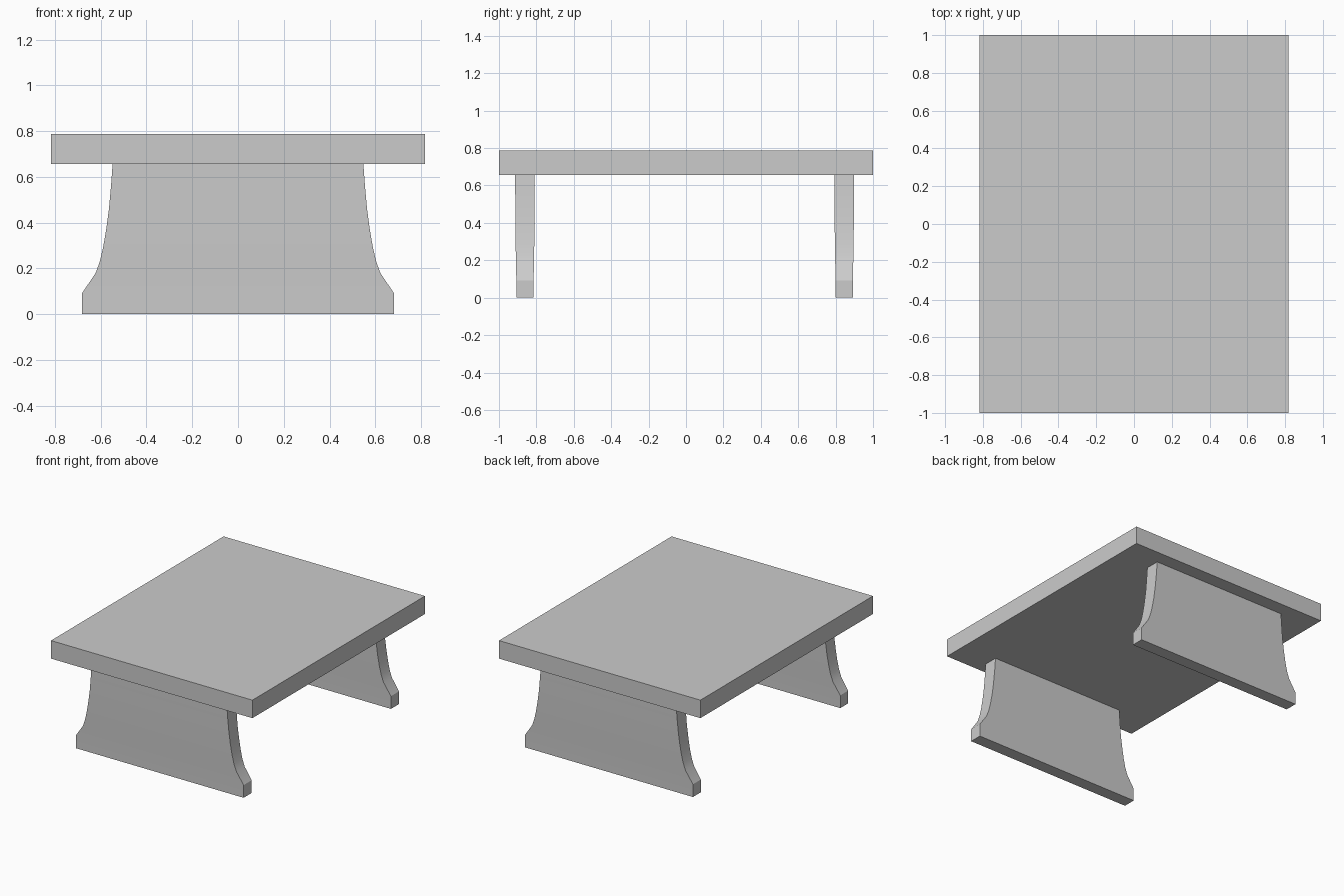
import bpy, bmesh

if "Cube" in bpy.data.objects:
    bpy.data.objects.remove(bpy.data.objects["Cube"])

def make_object(name, bm, smooth=False):
    bmesh.ops.recalc_face_normals(bm, faces=bm.faces)
    mesh = bpy.data.meshes.new(name)
    bm.to_mesh(mesh)
    bm.free()
    obj = bpy.data.objects.new(name, mesh)
    bpy.context.collection.objects.link(obj)
    if smooth:
        bpy.context.view_layer.objects.active = obj
        obj.select_set(True)
        bpy.ops.object.shade_smooth_by_angle(angle=0.4)
        obj.select_set(False)
    return obj

# Tabletop slab
TOP_BOTTOM, TOP_Z = 0.656, 0.788
bm = bmesh.new()
bmesh.ops.create_cube(bm, size=1)
for v in bm.verts:
    v.co.x *= 1.634
    v.co.y *= 2.0
    v.co.z = (TOP_Z + TOP_BOTTOM) / 2 + v.co.z * (TOP_Z - TOP_BOTTOM)
make_object("tabletop", bm)

# Leg rows: half width, height, half thickness (flared foot, concave sides)
LEG_ROWS = [
    (0.681, 0.0, 0.046), (0.681, 0.093, 0.046), (0.623, 0.178, 0.048),
    (0.604, 0.23, 0.049), (0.589, 0.295, 0.050), (0.576, 0.37, 0.051),
    (0.564, 0.46, 0.051), (0.555, 0.56, 0.052), (0.548, TOP_BOTTOM, 0.052),
]

def panel_leg(name, y):
    bm = bmesh.new()
    rings = [[bm.verts.new((sx * w, y + sy * t, z))
              for sx, sy in ((-1, -1), (1, -1), (1, 1), (-1, 1))]
             for w, z, t in LEG_ROWS]
    for a, b in zip(rings, rings[1:]):
        for i in range(4):
            j = (i + 1) % 4
            bm.faces.new((a[i], a[j], b[j], b[i]))
    bm.faces.new(rings[0])
    bm.faces.new(rings[-1])
    make_object(name, bm, smooth=True)

# Two panel legs
panel_leg("front_leg", -0.861)
panel_leg("back_leg", 0.846)
